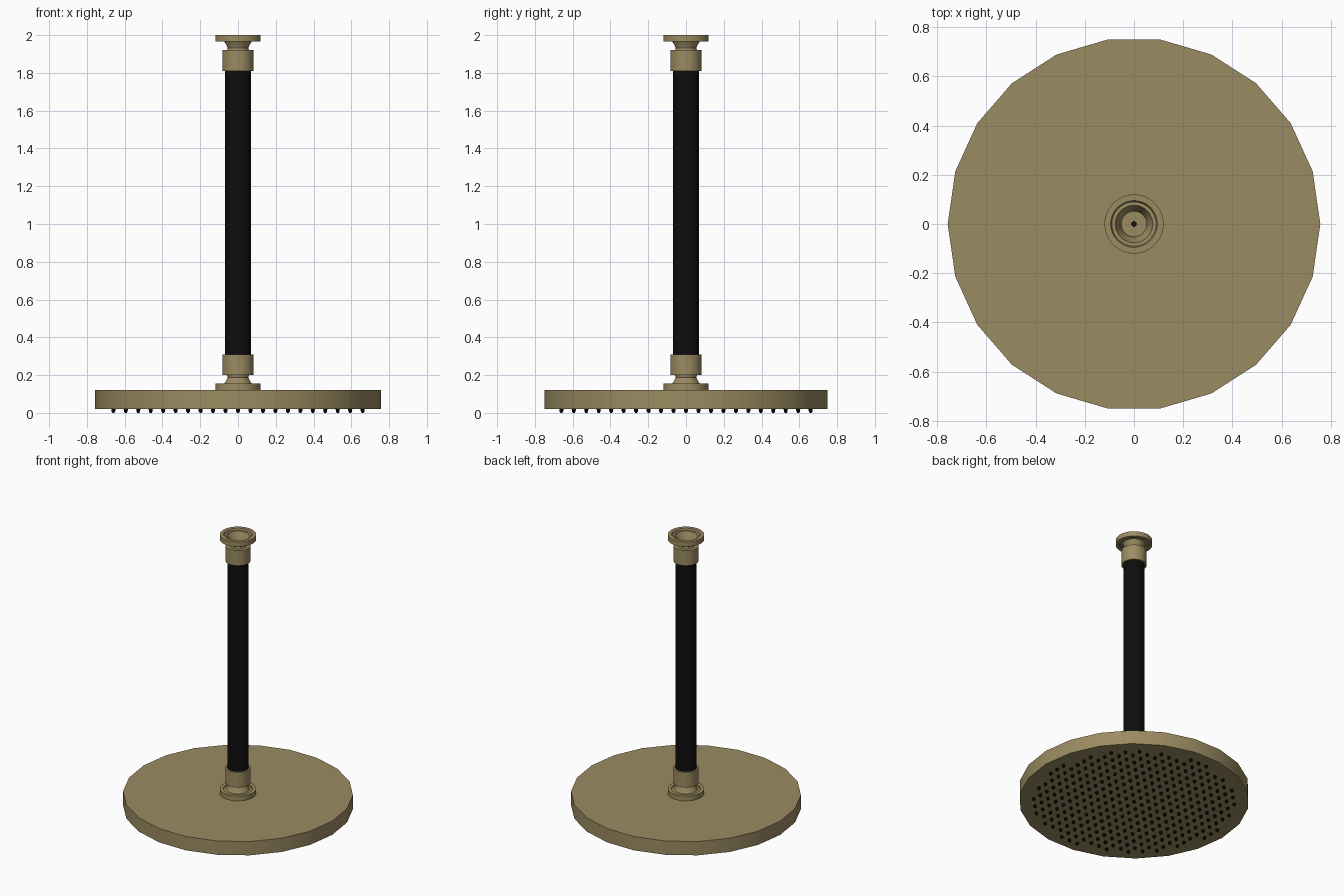
import bpy, bmesh, math

if "Cube" in bpy.data.objects:
    bpy.data.objects.remove(bpy.data.objects["Cube"])


def material(name, color):
    m = bpy.data.materials.new(name)
    m.diffuse_color = (*color, 1)
    m.use_nodes = True
    m.node_tree.nodes["Principled BSDF"].inputs["Base Color"].default_value = m.diffuse_color
    return m


brass = material("brass", (0.33, 0.26, 0.12))
black = material("black", (0.004, 0.004, 0.004))


def finish(name, bm, mat, smooth=True):
    bmesh.ops.recalc_face_normals(bm, faces=bm.faces)
    mesh = bpy.data.meshes.new(name)
    bm.to_mesh(mesh)
    bm.free()
    mesh.materials.append(mat)
    ob = bpy.data.objects.new(name, mesh)
    bpy.context.collection.objects.link(ob)
    if smooth:
        bpy.ops.object.select_all(action='DESELECT')
        ob.select_set(True)
        bpy.context.view_layer.objects.active = ob
        bpy.ops.object.shade_smooth_by_angle(angle=math.radians(30))
    return ob


def lathe(name, profile, mat, sides=48, closed=False):
    """Revolve (radius, z) points around z; the ends are capped unless closed."""
    bm = bmesh.new()
    rings = []
    for r, z in profile:
        rings.append([bm.verts.new((r * math.cos(2 * math.pi * i / sides),
                                    r * math.sin(2 * math.pi * i / sides), z))
                      for i in range(sides)])
    pairs = list(zip(rings, rings[1:]))
    if closed:
        pairs.append((rings[-1], rings[0]))
    else:
        bm.faces.new(rings[0])
        bm.faces.new(rings[-1])
    for a, b in pairs:
        for i in range(sides):
            j = (i + 1) % sides
            bm.faces.new((a[i], a[j], b[j], b[i]))
    return finish(name, bm, mat)


# Low-poly spray disc and the black hose/stem
lathe("spray_disc", [(0.757, 0.02), (0.757, 0.12)], brass, sides=22)
lathe("stem", [(0.07, 0.25), (0.07, 1.87)], black)

# Hollow end fitting: collar, narrow neck flaring into an open cup, stepped flange
# (radius, distance inward from the open end)
fitting = [(0.072, 0.19), (0.083, 0.19), (0.083, 0.08), (0.058, 0.08),
           (0.055, 0.068), (0.06, 0.055), (0.075, 0.03),
           (0.095, 0.025), (0.095, 0.035), (0.12, 0.035), (0.12, 0.0),
           (0.095, 0.0), (0.09, 0.012), (0.076, 0.012), (0.07, 0.03),
           (0.058, 0.05), (0.052, 0.08), (0.01, 0.08), (0.01, 0.12),
           (0.072, 0.12)]
lathe("top_fitting", [(r, 2.0 - d) for r, d in fitting], brass, closed=True)
lathe("bottom_fitting", [(r, 0.12 + d) for r, d in fitting], brass, closed=True)

# Square grid of small tapered nozzles under the disc
bm = bmesh.new()
step, sides = 0.066, 8
for ix in range(-10, 11):
    for iy in range(-10, 11):
        x, y = ix * step, iy * step
        if math.hypot(x, y) > 0.668:
            continue
        rings = []
        for r, z in ((0.011, 0.021), (0.010, 0.008), (0.005, 0.0)):
            rings.append([bm.verts.new((x + r * math.cos(2 * math.pi * k / sides),
                                        y + r * math.sin(2 * math.pi * k / sides), z))
                          for k in range(sides)])
        for a, b in zip(rings, rings[1:]):
            for k in range(sides):
                n = (k + 1) % sides
                bm.faces.new((a[k], a[n], b[n], b[k]))
        bm.faces.new(rings[0])
        bm.faces.new(rings[-1])
finish("nozzles", bm, black)
